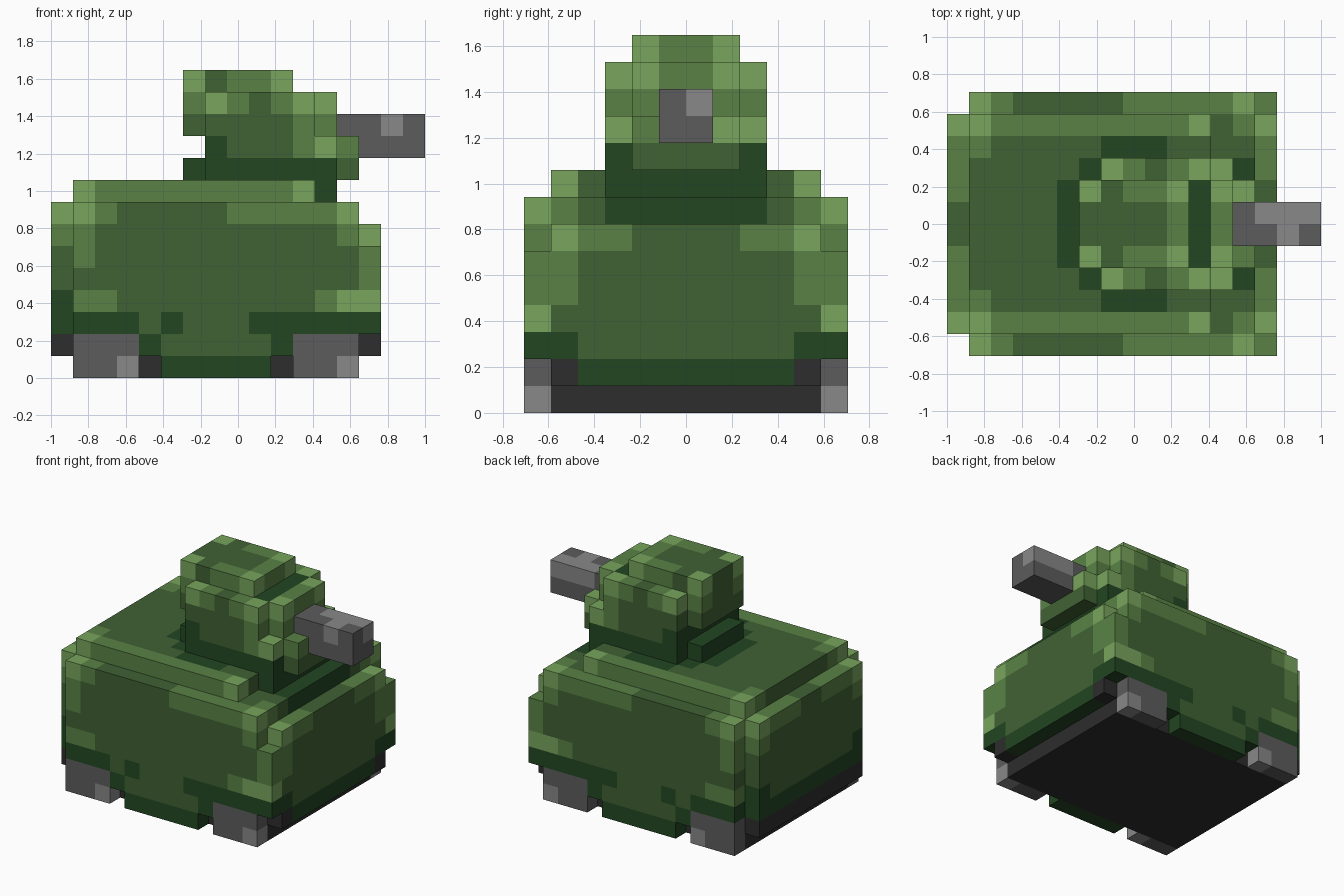
import bpy, bmesh
from mathutils import Vector

if "Cube" in bpy.data.objects:
    bpy.data.objects.remove(bpy.data.objects["Cube"])

U = 2 / 17            # edge of one block
NX, NY = 17, 12       # blocks along the length and the width


def material(name, rgb):
    m = bpy.data.materials.new(name)
    m.use_nodes = True
    m.diffuse_color = (*rgb, 1)
    bsdf = m.node_tree.nodes["Principled BSDF"]
    bsdf.inputs["Base Color"].default_value = (*rgb, 1)
    bsdf.inputs["Roughness"].default_value = 0.9
    return m


MATS = {
    "base": material("green", (0.051, 0.122, 0.034)),
    "mid": material("mid green", (0.100, 0.223, 0.060)),
    "light": material("light green", (0.188, 0.376, 0.107)),
    "dark": material("dark green", (0.016, 0.061, 0.016)),
    "grey": material("grey metal", (0.107, 0.107, 0.107)),
    "pale": material("pale metal", (0.246, 0.246, 0.246)),
    "black": material("black rubber", (0.026, 0.026, 0.026)),
}
KEYS = list(MATS)
DIRS = [Vector(d) for d in ((1, 0, 0), (-1, 0, 0), (0, 1, 0), (0, -1, 0), (0, 0, 1), (0, 0, -1))]


class Blocks:
    """A part made of unit blocks, each with one colour."""

    def __init__(self):
        self.cells = {}

    def fill(self, colour, x, y, z, mirror=True, paint=False):
        """Add (or only recolour) a box of blocks, mirrored across the centre line."""
        for i in range(*x):
            for j in range(*y):
                for k in range(*z):
                    for jj in ((j, NY - 1 - j) if mirror else (j,)):
                        if not paint or (i, jj, k) in self.cells:
                            self.cells[i, jj, k] = colour

    def paint(self, colour, x, y, z, mirror=True):
        self.fill(colour, x, y, z, mirror, True)

    def build(self, name):
        bm = bmesh.new()
        used = [k for k in KEYS if k in self.cells.values()]
        corners = {}

        def vert(p):
            key = tuple(round(c * 2) for c in p)
            if key not in corners:
                corners[key] = bm.verts.new(((p.x - NX / 2) * U, (p.y - NY / 2) * U, p.z * U))
            return corners[key]

        for cell, colour in self.cells.items():
            mid = Vector(cell) + Vector((0.5, 0.5, 0.5))
            for d in DIRS:
                if tuple(int(a + b) for a, b in zip(cell, d)) in self.cells:
                    continue
                s = Vector((d.z, d.x, d.y)) / 2
                t = d.cross(s)
                c = mid + d / 2
                f = bm.faces.new([vert(c + a * s + b * t) for a, b in ((-1, -1), (1, -1), (1, 1), (-1, 1))])
                f.material_index = used.index(colour)
        bm.normal_update()
        mesh = bpy.data.meshes.new(name)
        bm.to_mesh(mesh)
        bm.free()
        for k in used:
            mesh.materials.append(MATS[k])
        ob = bpy.data.objects.new(name, mesh)
        bpy.context.collection.objects.link(ob)
        return ob


# Hull: main body, end plates, stepped deck and side skirts
hull = Blocks()
hull.fill("base", (1, 14), (0, 6), (2, 8))
hull.fill("base", (0, 1), (1, 6), (2, 8))
hull.fill("base", (14, 15), (0, 6), (2, 6))
hull.fill("base", (14, 15), (1, 6), (6, 7))
hull.fill("base", (1, 12), (1, 6), (8, 9))
hull.fill("base", (4, 11), (0, 1), (1, 2))
hull.fill("dark", (1, 14), (1, 6), (1, 2))
hull.fill("dark", (14, 15), (2, 6), (1, 2))
hull.fill("dark", (5, 10), (0, 1), (0, 1))
hull.fill("dark", (12, 13), (3, 6), (8, 9))
# dark lower band with its broken edge
hull.paint("dark", (1, 4), (0, 1), (2, 3))
hull.paint("dark", (5, 6), (0, 1), (2, 3))
hull.paint("dark", (9, 15), (0, 1), (2, 3))
hull.paint("dark", (4, 5), (0, 1), (1, 2))
hull.paint("dark", (10, 11), (0, 1), (1, 2))
hull.paint("dark", (14, 15), (1, 2), (2, 3))
hull.paint("dark", (0, 1), (1, 6), (2, 3))
hull.paint("dark", (0, 1), (1, 2), (3, 4))
# worn corners on the sides
hull.paint("mid", (1, 3), (0, 1), (3, 4))
hull.paint("mid", (1, 2), (0, 1), (5, 7))
hull.paint("mid", (12, 13), (0, 1), (3, 4))
hull.paint("light", (13, 15), (0, 1), (3, 4))
hull.paint("mid", (14, 15), (0, 2), (4, 6))
hull.paint("mid", (13, 14), (0, 1), (6, 7))
hull.paint("mid", (14, 15), (1, 4), (6, 7))
hull.paint("light", (14, 15), (1, 2), (6, 7))
hull.paint("mid", (0, 1), (1, 2), (6, 7))
# upper side ledge
hull.paint("mid", (2, 3), (0, 1), (7, 8))
hull.paint("mid", (8, 13), (0, 1), (7, 8))
hull.paint("light", (1, 2), (0, 1), (7, 8))
hull.paint("light", (13, 14), (0, 1), (7, 8))
hull.paint("mid", (13, 14), (1, 2), (7, 8))
hull.paint("dark", (12, 14), (3, 6), (7, 8))
hull.paint("mid", (0, 1), (2, 5), (7, 8))
hull.paint("light", (0, 1), (1, 2), (7, 8))
# deck edge and the shaded ring around the turret
hull.paint("mid", (1, 12), (1, 2), (8, 9))
hull.paint("mid", (1, 2), (2, 3), (8, 9))
hull.paint("light", (1, 2), (1, 2), (8, 9))
hull.paint("light", (11, 12), (1, 2), (8, 9))
hull.paint("dark", (11, 12), (3, 6), (8, 9))
hull.paint("dark", (5, 6), (4, 6), (8, 9))
hull.paint("dark", (6, 7), (3, 4), (8, 9))
hull.paint("dark", (7, 10), (2, 3), (8, 9))
hull.build("hull")

# Running gear between the wheels
tracks = Blocks()
tracks.fill("black", (1, 14), (1, 6), (0, 1))
tracks.fill("black", (0, 1), (1, 6), (1, 2))
tracks.fill("black", (14, 15), (1, 2), (1, 2))
tracks.build("tracks")

# Four wheel blocks
for x, end in ((1, "rear"), (11, "front")):
    for y, side in ((0, "right"), (NY - 1, "left")):
        wheel = Blocks()
        wheel.fill("grey", (x, x + 3), (y, y + 1), (0, 2), False)
        wheel.paint("pale", (x + 2, x + 3), (y, y + 1), (0, 1), False)
        wheel.build(f"{end}_{side}_wheel")

# Turret: dark collar, body, rear overhang, gun mount and hatch
turret = Blocks()
turret.fill("dark", (7, 13), (3, 6), (9, 10))
turret.fill("dark", (6, 7), (4, 6), (9, 10))
turret.fill("base", (7, 13), (3, 6), (10, 11))
turret.fill("base", (7, 12), (3, 6), (11, 13))
turret.fill("base", (6, 13), (4, 6), (11, 13))
turret.fill("base", (13, 14), (4, 6), (9, 11))
turret.fill("base", (6, 11), (4, 6), (13, 14))
# lower turret shades
turret.paint("dark", (7, 8), (3, 6), (10, 11))
turret.paint("mid", (11, 12), (3, 4), (10, 12))
turret.paint("light", (12, 13), (3, 4), (10, 11))
turret.paint("mid", (13, 14), (4, 5), (10, 11))
turret.paint("light", (13, 14), (7, 8), (10, 11), False)
turret.paint("mid", (12, 13), (4, 6), (11, 13))
# upper turret edge
turret.paint("mid", (6, 7), (4, 5), (12, 13))
turret.paint("light", (7, 8), (3, 4), (12, 13))
turret.paint("mid", (8, 9), (3, 4), (12, 13))
turret.paint("mid", (10, 11), (3, 4), (12, 13))
turret.paint("light", (11, 12), (3, 4), (12, 13))
turret.paint("light", (12, 13), (4, 5), (12, 13))
turret.paint("dark", (11, 12), (4, 6), (12, 13))
# hatch edge
turret.paint("light", (6, 7), (4, 5), (13, 14))
turret.paint("mid", (8, 10), (4, 5), (13, 14))
turret.paint("mid", (10, 11), (5, 6), (13, 14))
turret.paint("light", (10, 11), (4, 5), (13, 14))
turret.build("turret")

# Gun barrel
gun = Blocks()
gun.fill("grey", (13, 17), (5, 6), (10, 12))
gun.paint("pale", (14, 17), (6, 7), (11, 12), False)
gun.paint("pale", (15, 16), (5, 6), (11, 12), False)
gun.build("gun_barrel")
